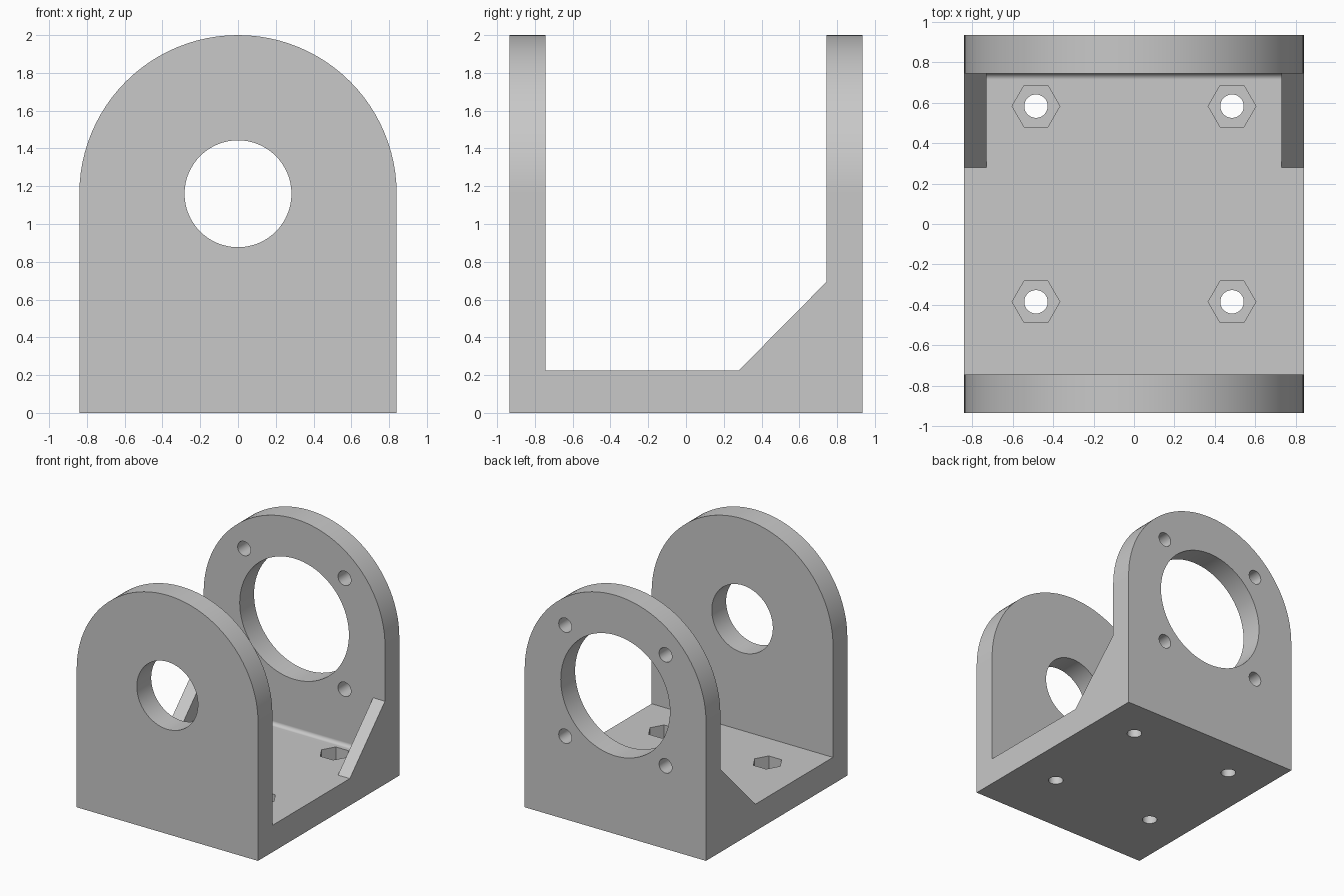
import bpy, bmesh
from math import cos, sin, pi
from mathutils import Vector

if "Cube" in bpy.data.objects:
    bpy.data.objects.remove(bpy.data.objects["Cube"], do_unlink=True)

HALF_W, HALF_D, WALL_Y = 0.84, 0.935, 0.745
FLOOR, AXIS_Z, GUSSET_X = 0.225, 1.16, 0.73

grey = bpy.data.materials.new("light grey")
grey.use_nodes = True
grey.diffuse_color = (0.58, 0.58, 0.58, 1)
grey.node_tree.nodes["Principled BSDF"].inputs["Base Color"].default_value = grey.diffuse_color


def prism(name, points, axis, lo, hi):
    """Extrude a 2D outline along an axis from lo to hi."""
    place = {"x": lambda a, b: (lo, a, b),
             "y": lambda a, b: (a, lo, b),
             "z": lambda a, b: (a, b, lo)}[axis]
    bm = bmesh.new()
    face = bm.faces.new([bm.verts.new(place(*p)) for p in points])
    ext = bmesh.ops.extrude_face_region(bm, geom=[face])
    step = Vector([hi - lo if a == axis else 0 for a in "xyz"])
    bmesh.ops.translate(bm, vec=step,
                        verts=[v for v in ext["geom"] if isinstance(v, bmesh.types.BMVert)])
    bmesh.ops.recalc_face_normals(bm, faces=bm.faces)
    mesh = bpy.data.meshes.new(name)
    bm.to_mesh(mesh)
    bm.free()
    mesh.materials.append(grey)
    obj = bpy.data.objects.new(name, mesh)
    bpy.context.collection.objects.link(obj)
    return obj


def arc(cx, cy, r, start, end, n):
    return [(cx + r * cos(start + (end - start) * i / n),
             cy + r * sin(start + (end - start) * i / n)) for i in range(n + 1)]


def ring(cx, cy, r, n):
    return arc(cx, cy, r, 0, 2 * pi, n)[:-1]


# Solid block, later cut to the bracket shape
body = prism("mounting_bracket",
             [(-HALF_D, 0), (HALF_D, 0), (HALF_D, 2.2), (-HALF_D, 2.2)], "x", -1, 1)
cutters = []


def cut(tool, operation="DIFFERENCE"):
    tool.hide_render = True
    mod = body.modifiers.new(tool.name, "BOOLEAN")
    mod.operation, mod.object, mod.solver = operation, tool, "EXACT"
    cutters.append(tool)


# Gap between the walls, leaving the sloped gussets
cut(prism("gap_cutter", [(-WALL_Y, FLOOR), (0.28, FLOOR), (WALL_Y, 0.695),
                         (WALL_Y, 2.4), (-WALL_Y, 2.4)], "x", -1.2, 1.2))

# Space between the gussets, with a small fillet at the back wall
R = 0.03
cut(prism("gusset_gap_cutter",
          [(0, FLOOR)] + arc(WALL_Y - R, FLOOR + R, R, -pi / 2, 0, 6)
          + [(WALL_Y, 1.0), (0, 1.0)], "x", -GUSSET_X, GUSSET_X))

# Rounded arch outline of both walls
cut(prism("arch_outline", [(-HALF_W, -0.2), (HALF_W, -0.2)]
          + arc(0, AXIS_Z, HALF_W, 0, pi, 48), "y", -1.2, 1.2), "INTERSECT")

# Shaft hole in the front wall, motor opening and screw holes in the back wall
cut(prism("shaft_hole", ring(0, AXIS_Z, 0.283, 64), "y", -1.2, -0.5))
cut(prism("motor_hole", ring(0, AXIS_Z, 0.506, 80), "y", 0.5, 1.2))
for sx in (-1, 1):
    for sz in (-1, 1):
        cut(prism("screw_hole", ring(sx * 0.465, AXIS_Z + sz * 0.465, 0.06, 32), "y", 0.5, 1.2))

# Base bolt holes with hexagonal nut pockets
for x in (-0.485, 0.485):
    for y in (-0.385, 0.583):
        cut(prism("bolt_hole", ring(x, y, 0.058, 32), "z", -0.2, 0.4))
        cut(prism("nut_pocket", ring(x, y, 0.118, 6), "z", FLOOR - 0.12, 0.4))

# Apply the cuts and remove the helpers
bpy.ops.object.select_all(action="DESELECT")
bpy.context.view_layer.objects.active = body
body.select_set(True)
for mod in list(body.modifiers):
    bpy.ops.object.modifier_apply(modifier=mod.name)
for tool in cutters:
    bpy.data.objects.remove(tool, do_unlink=True)

# Smooth curves, flat faces
bpy.ops.object.shade_smooth_by_angle(angle=pi / 6)
body.modifiers.new("flat_face_normals", "WEIGHTED_NORMAL").keep_sharp = True
